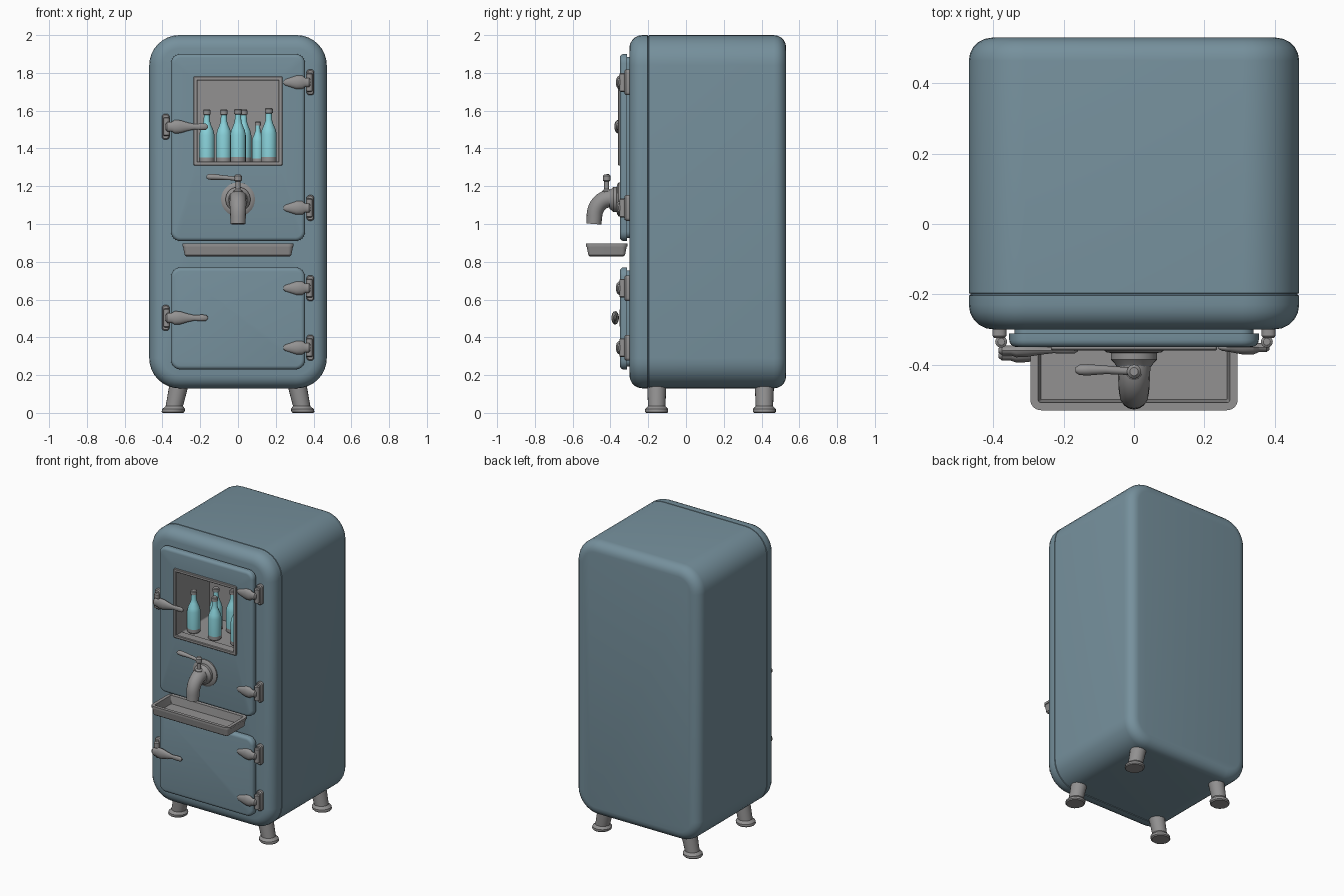
import bpy, bmesh, math
from mathutils import Matrix, Vector

if "Cube" in bpy.data.objects:
    bpy.data.objects.remove(bpy.data.objects["Cube"])


def material(name, rgb):
    m = bpy.data.materials.new(name)
    m.use_nodes = True
    m.diffuse_color = (*rgb, 1)
    m.node_tree.nodes["Principled BSDF"].inputs["Base Color"].default_value = (*rgb, 1)
    return m


BLUE = material("dusty blue enamel", (0.18, 0.28, 0.335))
GREY = material("grey metal", (0.29, 0.285, 0.285))
CYAN = material("cyan glass", (0.25, 0.64, 0.70))


def finish(name, bm, mats, angle=35):
    bmesh.ops.recalc_face_normals(bm, faces=bm.faces)
    mesh = bpy.data.meshes.new(name)
    bm.to_mesh(mesh)
    bm.free()
    for m in mats:
        mesh.materials.append(m)
    ob = bpy.data.objects.new(name, mesh)
    bpy.context.collection.objects.link(ob)
    bpy.ops.object.select_all(action="DESELECT")
    ob.select_set(True)
    bpy.context.view_layer.objects.active = ob
    bpy.ops.object.shade_smooth_by_angle(angle=math.radians(angle))
    return ob


def skin(bm, rings, band_mat=lambda i: 0):
    """Join rings of vertices into a closed skin with caps at both ends."""
    n = len(rings[0])
    for i, (a, b) in enumerate(zip(rings, rings[1:])):
        for k in range(n):
            f = bm.faces.new((a[k], a[(k + 1) % n], b[(k + 1) % n], b[k]))
            f.material_index = band_mat(i)
    bm.faces.new(rings[0]).material_index = band_mat(0)
    bm.faces.new(rings[-1]).material_index = band_mat(len(rings) - 2)


def loft(name, sections, mats, along="Y", band_mat=lambda i: 0, steps=6):
    """Rounded rectangles (depth, centre u, centre v, half u, half v, radius)."""
    bm = bmesh.new()
    rings = []
    for d, cu, cv, hu, hv, r in sections:
        ring = []
        for q, (su, sv) in enumerate(((1, 1), (-1, 1), (-1, -1), (1, -1))):
            for s in range(steps + 1):
                t = math.pi / 2 * (q + s / steps)
                u = cu + su * (hu - r) + r * math.cos(t)
                v = cv + sv * (hv - r) + r * math.sin(t)
                ring.append(bm.verts.new((u, d, v) if along == "Y" else (u, v, d)))
        rings.append(ring)
    skin(bm, rings, band_mat)
    return finish(name, bm, mats)


def lathe(name, profile, matrix, mats=(GREY,), band_mat=lambda i: 0, n=20):
    """Turn (radius, height) pairs about z, then place the result."""
    bm = bmesh.new()
    rings = [[bm.verts.new((r * math.cos(math.tau * k / n), r * math.sin(math.tau * k / n), h))
              for k in range(n)] for r, h in profile]
    skin(bm, rings, band_mat)
    bm.transform(matrix)
    return finish(name, bm, mats)


def tube(name, points, n=16):
    """Sweep circles of given radius along a path in (x, y, z, radius)."""
    bm = bmesh.new()
    path = [Vector(p[:3]) for p in points]
    rings = []
    for i, p in enumerate(path):
        tangent = path[min(i + 1, len(path) - 1)] - path[max(i - 1, 0)]
        rot = tangent.to_track_quat("Z", "X")
        rings.append([bm.verts.new(p + rot @ (Vector((math.cos(math.tau * k / n),
                      math.sin(math.tau * k / n), 0)) * points[i][3])) for k in range(n)])
    skin(bm, rings)
    return finish(name, bm, [GREY])


def inset(base, depth, amount):
    """Shrink a section evenly and move it to a new depth."""
    cu, cv, hu, hv, r = base
    return (depth, cu, cv, hu - amount, hv - amount, max(r - amount, 0.004))


def arc(base, y0, radius, back=False, steps=5):
    """Sections rounding an edge; y0 is the flat end's depth."""
    out = []
    for s in range(steps + 1):
        t = math.pi / 2 * s / steps
        step = radius * (1 - math.cos(t))
        out.append(inset(base, y0 - step if back else y0 + step, radius * (1 - math.sin(t))))
    return out[::-1] if back else out


# Cabinet with the window niche, the front seam and rounded edges
window = (0, 1.545, 0.215, 0.222, 0.012)
shell = (0, 1.065, 0.47, 0.935, 0.16)
cabinet = [inset(window, 0.0, 0), inset(window, -0.30, 0)]
cabinet += arc(shell, -0.30, 0.07)
cabinet += [inset(shell, -0.203, 0), inset(shell, -0.202, 0.005),
            inset(shell, -0.198, 0.005), inset(shell, -0.197, 0)]
cabinet += arc(shell, 0.53, 0.065, back=True)
loft("cabinet", cabinet, [BLUE, GREY], band_mat=lambda i: int(i == 0), steps=8)

# Upper door, hollow behind the window, and the lower door
upper = (0, 1.405, 0.355, 0.495, 0.05)
lower = (0, 0.5, 0.355, 0.27, 0.05)


def door_shape(base):
    return [inset(base, -0.295, 0.015), inset(base, -0.312, 0.015),
            inset(base, -0.312, 0)] + arc(base, -0.35, 0.02, steps=4)[::-1]


ring = door_shape(upper) + [inset(window, -0.35, 0), inset(window, -0.295, 0)]
door = loft("upper_door", ring, [BLUE])
bm = bmesh.new()
bm.from_mesh(door.data)
bm.faces.ensure_lookup_table()
# Open both end caps and bridge them so the window is a real hole
caps = [f for f in bm.faces if len(f.verts) > 4]
edges = [e for f in caps for e in f.edges]
bmesh.ops.delete(bm, geom=caps, context="FACES_ONLY")
bmesh.ops.bridge_loops(bm, edges=edges)
bm.to_mesh(door.data)
bm.free()
loft("lower_door", door_shape(lower), [BLUE])

# Window frame made from four slim bars
for name, x, z, w, h in (("left", 0.225, 1.545, 0.011, 0.235), ("right", -0.225, 1.545, 0.011, 0.235),
                         ("top", 0, 1.77, 0.235, 0.011), ("bottom", 0, 1.32, 0.235, 0.011)):
    bar = (x, z, w, h, 0.006)
    loft("window_frame_" + name, [inset(bar, -0.30, 0), inset(bar, -0.356, 0),
                                  inset(bar, -0.36, 0.004)], [GREY], steps=3)

# Bottles in two rows
bottle = [(0.036, 0), (0.042, 0.006), (0.042, 0.03), (0.042, 0.15), (0.037, 0.175), (0.024, 0.205),
          (0.018, 0.225), (0.016, 0.262), (0.021, 0.264), (0.021, 0.285), (0.017, 0.29)]
for i, (x, y, s) in enumerate(((-0.165, -0.24, 0.97), (0, -0.25, 0.98), (0.163, -0.24, 1),
                               (-0.075, -0.13, 0.97), (0.03, -0.1, 0.97), (0.105, -0.13, 0.75))):
    lathe(f"bottle_{i + 1}", bottle, Matrix.Translation((x, y, 1.324)) @ Matrix.Scale(s, 4),
          (CYAN, GREY), lambda b: int(b < 2 or b > 6))

# Tap: stepped flange, bent spout, stem and lever
forward = Matrix.Translation((0, -0.345, 1.13)) @ Matrix.Rotation(math.pi / 2, 4, "X")
lathe("tap_flange", [(0.09, 0), (0.09, 0.012), (0.078, 0.02), (0.066, 0.022), (0.066, 0.04),
                     (0.055, 0.052), (0.05, 0.06)], forward, n=28)
spout = [(0, -0.36, 1.135, 0.047)]
for s in range(9):
    t = math.pi / 2 * s / 8
    spout.append((0, -0.40 - 0.085 * math.sin(t), 1.135 - 0.095 * (1 - math.cos(t)), 0.047 - 0.0007 * s))
spout.append((0, -0.488, 1.0, 0.04))
tube("tap_spout", spout)
lathe("tap_stem", [(0.024, 0), (0.024, 0.02), (0.013, 0.03), (0.013, 0.07), (0.02, 0.075),
                   (0.02, 0.1), (0.012, 0.108)], Matrix.Translation((0, -0.42, 1.155)))
tube("tap_lever", [(0.008, -0.42, 1.235, 0.012), (-0.03, -0.418, 1.242, 0.011),
                   (-0.08, -0.415, 1.246, 0.012), (-0.13, -0.415, 1.249, 0.016),
                   (-0.155, -0.415, 1.25, 0.015), (-0.167, -0.415, 1.25, 0.007)])

# Drip tray, open at the top
tray = (0, -0.42, 0.295, 0.11, 0.03)
loft("drip_tray", [inset(tray, 0.828, 0.022), inset(tray, 0.835, 0.013), inset(tray, 0.88, 0.004),
                   inset(tray, 0.882, 0), inset(tray, 0.896, 0), inset(tray, 0.896, 0.022),
                   inset(tray, 0.843, 0.03)], [GREY], along="Z")


# Hinges and latches share a plate, a knuckle and a flattened turned arm
def fitting(name, side, z, arm, y):
    plate = (side * 0.383, z, 0.02, 0.068, 0.016)
    loft(name + "_plate", [inset(plate, -0.285, 0), inset(plate, -0.318, 0),
                           inset(plate, -0.325, 0.006)], [GREY], steps=4)
    lathe(name + "_knuckle", [(0.01, -0.05), (0.017, -0.045), (0.017, 0.045), (0.01, 0.05)],
          Matrix.Translation((side * 0.378, -0.335, z)), n=14)
    lay = (Matrix.Translation((side * 0.385, y, z)) @ Matrix.Diagonal((1, 0.55, 1, 1))
           @ Matrix.Rotation(-side * math.pi / 2, 4, "Y"))
    lathe(name + "_arm", arm, lay, n=14)


hinge_arm = [(0.012, 0), (0.024, 0.008), (0.024, 0.03), (0.036, 0.045), (0.036, 0.075),
             (0.024, 0.11), (0.016, 0.135), (0.006, 0.145)]
latch_arm = [(0.012, 0), (0.026, 0.01), (0.026, 0.035), (0.036, 0.05), (0.034, 0.08), (0.022, 0.12),
             (0.014, 0.155), (0.017, 0.19), (0.016, 0.215), (0.006, 0.225)]
for i, z in enumerate((1.75, 1.085, 0.66, 0.345)):
    fitting(f"hinge_{i + 1}", 1, z, hinge_arm, -0.352)
fitting("upper_latch", -1, 1.515, latch_arm, -0.36)
fitting("lower_latch", -1, 0.503, latch_arm, -0.375)

# Splayed legs with flared feet
leg = [(0.055, 0), (0.061, 0.006), (0.061, 0.02), (0.053, 0.028), (0.046, 0.036), (0.052, 0.17)]
for sx, side in ((1, "left"), (-1, "right")):
    for y, end in ((-0.155, "front"), (0.415, "back")):
        lean = Matrix.Identity(4)
        lean[0][2] = -0.22 * sx
        lathe(f"{end}_{side}_leg", leg, Matrix.Translation((0.345 * sx, y, 0)) @ lean)
